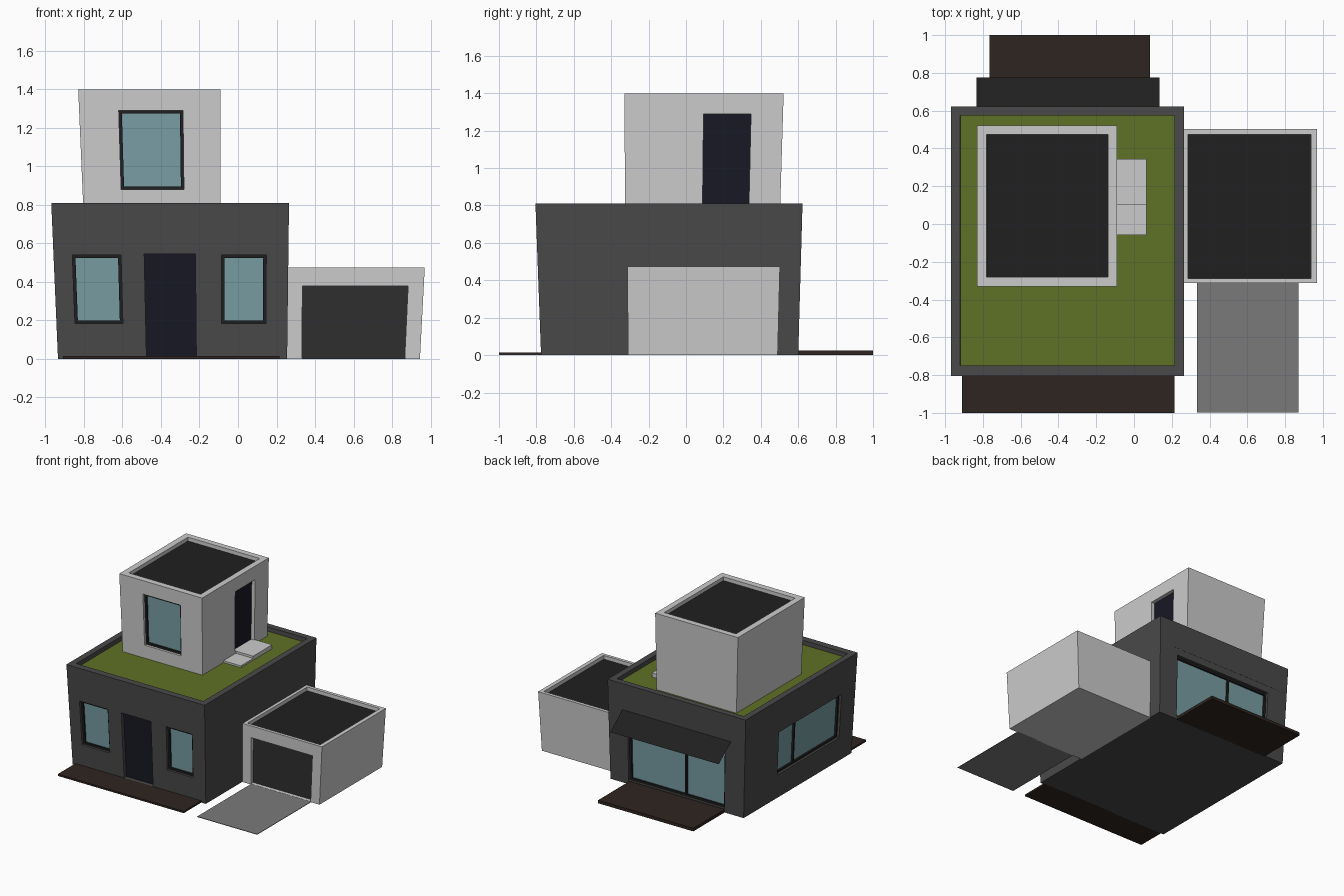
import bpy

if "Cube" in bpy.data.objects:
    bpy.data.objects.remove(bpy.data.objects["Cube"])


def material(name, r, g, b):
    m = bpy.data.materials.new(name)
    m.diffuse_color = (r, g, b, 1)
    m.use_nodes = True
    m.node_tree.nodes["Principled BSDF"].inputs["Base Color"].default_value = m.diffuse_color
    return m


CHARCOAL = material("charcoal", .067, .067, .067)
BLACK = material("black", .014, .014, .014)
GREEN = material("grass", .114, .165, .019)
WOOD = material("dark_wood", .028, .018, .014)
PAVING = material("paving", .195, .195, .195)
GLASS = material("glass", .19, .34, .37)
NAVY = material("door_navy", .009, .009, .018)
SHUTTER = material("shutter", .028, .028, .028)

FACES = [(0, 2, 3, 1), (4, 5, 7, 6), (0, 1, 5, 4), (2, 6, 7, 3), (0, 4, 6, 2), (1, 3, 7, 5)]


def mesh_object(name, verts, faces, mat=None):
    me = bpy.data.meshes.new(name)
    me.from_pydata(verts, [], faces)
    ob = bpy.data.objects.new(name, me)
    bpy.context.collection.objects.link(ob)
    if mat:
        me.materials.append(mat)
    return ob


def box(name, x, y, z, mat=None, warp=None):
    verts = [(a, b, c) for c in z for b in y for a in x]
    if warp:
        verts = [warp(v) for v in verts]
    return mesh_object(name, verts, FACES, mat)


class Block:
    """A tapered volume; its details are laid out on the top outline and follow the taper."""

    def __init__(self, name, top, bottom, z, mat=None):
        self.top, self.bottom, self.z = top, bottom, z
        self.body = box(name, top[:2], top[2:], z, mat, self.warp)

    def warp(self, p):
        t = (p[2] - self.z[0]) / (self.z[1] - self.z[0])
        out = []
        for i in (0, 1):
            a, b = self.top[2 * i:2 * i + 2]
            c, d = self.bottom[2 * i:2 * i + 2]
            lo, hi = c + (a - c) * t, d + (b - d) * t
            out.append(lo + (hi - lo) * (p[i] - a) / (b - a))
        return (out[0], out[1], p[2])

    def on_wall(self, name, side, u, z, depth, mat=None):
        x0, x1, y0, y1 = self.top
        near, far = depth
        d = {"front": (y0 + near, y0 + far), "back": (y1 - far, y1 - near),
             "left": (x0 + near, x0 + far), "right": (x1 - far, x1 - near)}[side]
        x, y = (u, d) if side in ("front", "back") else (d, u)
        return box(name, x, y, z, mat, self.warp)

    def cut(self, cutter):
        mod = self.body.modifiers.new("cut", 'BOOLEAN')
        mod.operation, mod.solver, mod.object = 'DIFFERENCE', 'EXACT', cutter
        bpy.context.view_layer.objects.active = self.body
        bpy.ops.object.modifier_apply(modifier=mod.name)
        bpy.data.objects.remove(cutter)

    def roof(self, name, x, y, z, mat):
        self.cut(box("cutter", x, y, (z - .01, self.z[1] + .1), None, self.warp))
        box(name, x, y, (z - .015, z), mat, self.warp)

    def recess(self, side, u, z, depth=.04):
        self.cut(self.on_wall("cutter", side, u, z, (-.1, depth)))

    def door(self, name, side, u, z, mat, depth=.04):
        self.recess(side, u, z, depth)
        self.on_wall(name, side, u, z, (depth - .01, depth + .005), mat)

    def window(self, name, side, u, z, mullion=None):
        self.recess(side, u, z)
        self.on_wall(name + "_glass", side, u, z, (.035, .045), GLASS)
        w = .016
        bars = [((u[0], u[0] + w), z), ((u[1] - w, u[1]), z),
                (u, (z[0], z[0] + w)), (u, (z[1] - w, z[1]))]
        if mullion is not None:
            bars.append(((mullion - w / 2, mullion + w / 2), z))
        for i, (bu, bz) in enumerate(bars):
            self.on_wall(f"{name}_frame_{i}", side, bu, bz, (.02, .04), BLACK)


# Ground floor with planted roof
house = Block("ground_floor", (-.97, .265, -.805, .623), (-.935, .255, -.775, .6), (0, .81), CHARCOAL)
house.roof("green_roof", (-.92, .215), (-.75, .575), .775, GREEN)
house.window("front_left_window", "front", (-.871, -.615), (.185, .54))
house.window("front_right_window", "front", (-.087, .149), (.185, .54))
house.window("back_window", "back", (-.79, .095), (.03, .54), -.42)
house.window("side_window", "left", (-.625, .185), (.19, .54), -.05)
house.door("front_door", "front", (-.493, -.224), (.015, .545), NAVY)

# Upper room with its roof door
room = Block("upper_room", (-.83, -.09, -.33, .522), (-.803, -.09, -.325, .503), (.772, 1.4))
room.roof("upper_roof", (-.78, -.138), (-.28, .475), 1.37, BLACK)
room.window("upper_window", "front", (-.623, -.287), (.88, 1.29))
room.door("roof_door", "right", (.095, .35), (.805, 1.29), NAVY)

# Garage
garage = Block("garage", (.25, .97, -.313, .502), (.25, .945, -.31, .49), (0, .475))
garage.roof("garage_roof", (.285, .937), (-.288, .475), .445, BLACK)
garage.door("garage_door", "front", (.335, .888), (.005, .38), SHUTTER)

# Steps on the green roof
box("upper_step", (-.095, .065), (.1, .343), (.772, .808))
box("lower_step", (-.095, .065), (-.057, .1), (.772, .79))

# Decks and driveway
box("front_deck", (-.91, .215), (-1, -.765), (0, .015), WOOD)
box("back_deck", (-.765, .085), (.59, 1), (0, .025), WOOD)
box("driveway", (.333, .87), (-.998, -.3), (0, .004), PAVING)

# Sloping awning over the back window
mesh_object("awning", [(-.835, .612, .6), (.135, .612, .6), (.135, .775, .475), (-.835, .775, .475)],
            [(0, 3, 2, 1)], BLACK)
